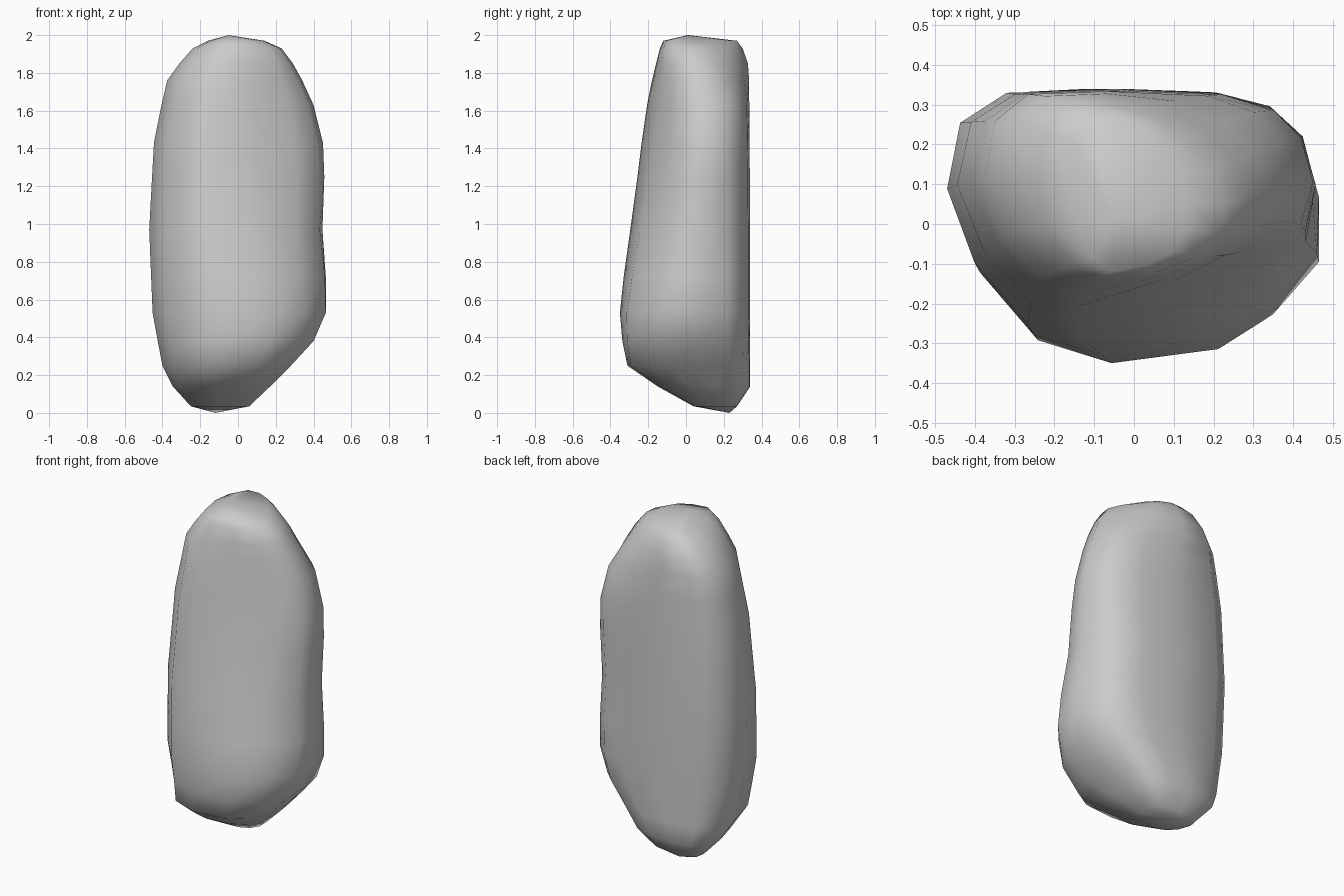
import bpy, bmesh

# Cross-sections of the foot, lower body, upper body and crown
FOOT = [(-.30, .33), (-.42, .25), (-.45, .09), (-.38, -.12), (-.24, -.28), (-.04, -.345), (.22, -.325),
        (.38, -.25), (.465, -.11), (.465, .08), (.44, .22), (.35, .30), (.17, .335), (-.05, .34)]
LOW = [(-.30, .33), (-.42, .25), (-.45, .08), (-.38, -.13), (-.24, -.295), (-.06, -.35), (.21, -.31),
       (.34, -.22), (.465, -.09), (.465, .06), (.42, .22), (.34, .295), (.21, .33), (-.02, .34)]
HIGH = [(-.30, .33), (-.41, .26), (-.445, .10), (-.38, -.06), (-.26, -.20), (-.15, -.235), (.10, -.17),
        (.30, -.085), (.42, .0), (.45, .11), (.42, .22), (.35, .29), (.22, .33), (-.02, .34)]
CROWN = [(-.17, .29), (-.22, .23), (-.235, .12), (-.21, -.01), (-.15, -.10), (-.08, -.138), (.06, -.12),
         (.16, -.08), (.215, -.02), (.225, .05), (.19, .13), (.13, .20), (.05, .26), (-.06, .295)]

# Height, left, right, front, back
LEVELS = [(.035, -.25, .06, .04, .27), (.14, -.345, .17, -.15, .34), (.25, -.40, .28, -.31, .34),
          (.38, -.425, .40, -.337, .34), (.53, -.452, .465, -.35, .34), (.72, -.46, .465, -.33, .34),
          (.97, -.47, .447, -.295, .34), (1.25, -.455, .457, -.257, .338), (1.43, -.445, .45, -.235, .336),
          (1.63, -.405, .40, -.206, .335), (1.76, -.375, .34, -.18, .334), (1.85, -.31, .29, -.158, .328),
          (1.93, -.24, .23, -.138, .30), (1.97, -.16, .14, -.12, .27)]


def unit(points):
    xs, ys = zip(*points)
    return [((x - min(xs)) / (max(xs) - min(xs)), (y - min(ys)) / (max(ys) - min(ys))) for x, y in points]


KEYS = [(.3, unit(FOOT)), (.6, unit(LOW)), (1.4, unit(HIGH)), (1.6, unit(HIGH)), (1.92, unit(CROWN))]


def section(z):
    """Unit outline at height z, blended between the key sections."""
    for (za, a), (zb, b) in zip(KEYS, KEYS[1:]):
        if z <= zb:
            break
    t = min(1, max(0, (z - za) / (zb - za)))
    return [(p[0] + (q[0] - p[0]) * t, p[1] + (q[1] - p[1]) * t) for p, q in zip(a, b)]


# Stacked rings
bm = bmesh.new()
rings = []
for z, x0, x1, y0, y1 in LEVELS:
    outline = unit(section(z))
    rings.append([bm.verts.new((x0 + (x1 - x0) * u, y0 + (y1 - y0) * v, z)) for u, v in outline])
n = len(LOW)
for r, s in zip(rings, rings[1:]):
    for i in range(n):
        j = (i + 1) % n
        bm.faces.new((r[i], r[j], s[j], s[i]))

# Close both ends with a slightly raised point
for ring, tip in ((rings[0], (-.12, .23, 0)), (rings[-1], (-.05, .01, 2))):
    v = bm.verts.new(tip)
    for i in range(n):
        bm.faces.new((ring[i], ring[(i + 1) % n], v))

bmesh.ops.recalc_face_normals(bm, faces=bm.faces)
for f in bm.faces:
    f.smooth = True
mesh = bpy.data.meshes.new("standing_stone")
bm.to_mesh(mesh)
bm.free()
bpy.context.collection.objects.link(bpy.data.objects.new("standing_stone", mesh))
